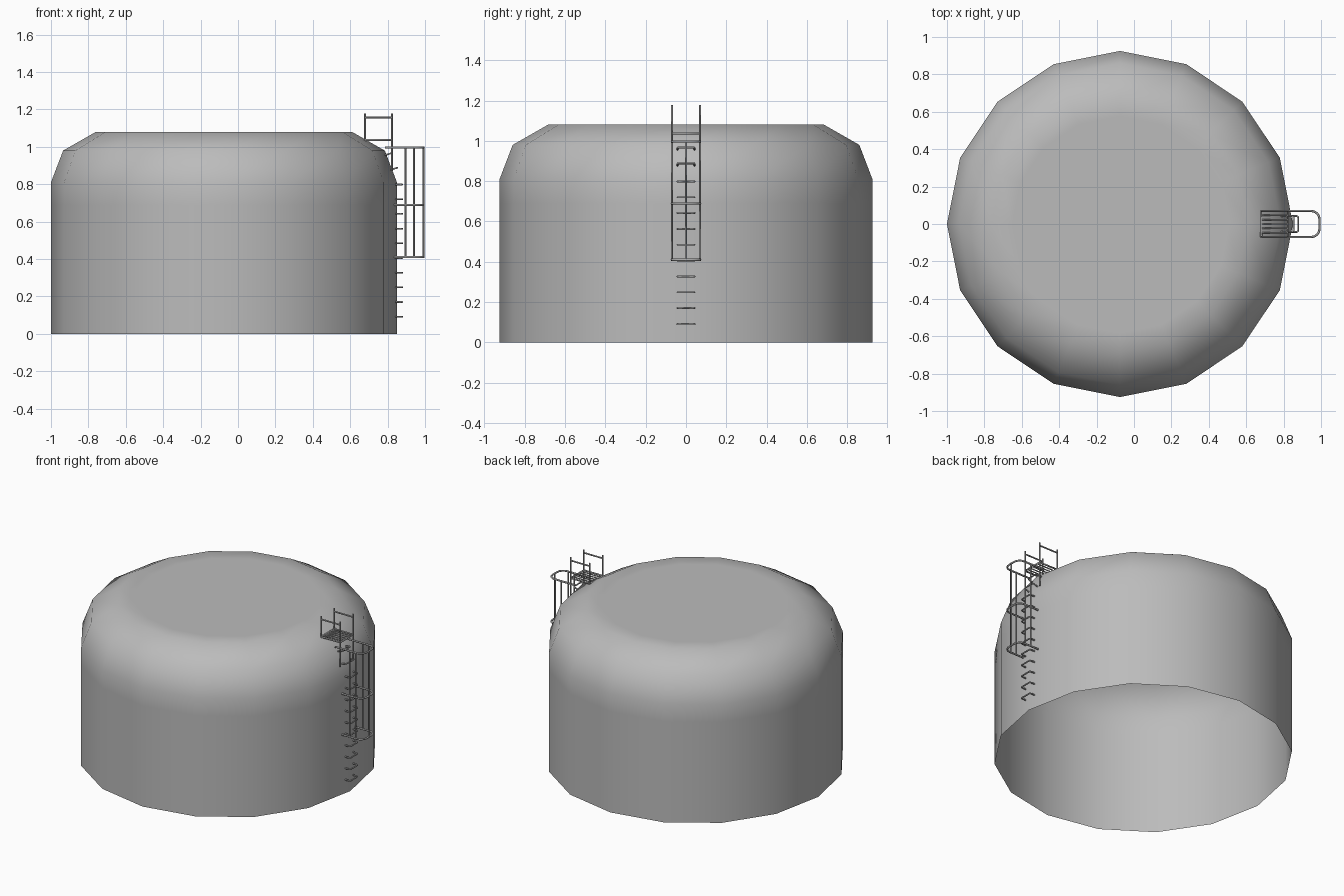
import bpy, bmesh, math
from mathutils import Vector

cube = bpy.data.objects.get("Cube")
if cube:
    bpy.data.objects.remove(cube)


def material(name, value):
    m = bpy.data.materials.new(name)
    m.use_nodes = True
    m.diffuse_color = (value, value, value, 1)
    m.node_tree.nodes["Principled BSDF"].inputs["Base Color"].default_value = (value, value, value, 1)
    return m


tank_grey = material("tank grey", 0.5)
metal_grey = material("ladder grey", 0.4)
CENTRE, SIDES = -0.075, 16


def tube(name, paths, radius, closed=False):
    """One curve object holding several round bars, turned into a mesh."""
    curve = bpy.data.curves.new(name, "CURVE")
    curve.dimensions = "3D"
    curve.bevel_depth = radius
    curve.bevel_resolution = 1
    curve.use_fill_caps = True
    for path in paths:
        s = curve.splines.new("POLY")
        s.points.add(len(path) - 1)
        for p, co in zip(s.points, path):
            p.co = (*co, 1)
        s.use_smooth = True
    ob = bpy.data.objects.new(name, curve)
    bpy.context.collection.objects.link(ob)
    bpy.ops.object.select_all(action="DESELECT")
    ob.select_set(True)
    bpy.context.view_layer.objects.active = ob
    bpy.ops.object.convert(target="MESH")
    ob = bpy.context.object
    ob.data.materials.clear()
    ob.data.materials.append(metal_grey)
    return ob


def u_path(x0, x1, half, z, corner, slope=0):
    """U-shaped bar that opens toward the tank, with rounded corners."""
    pts = [Vector((x0, -half, z))]
    for side, start in ((-1, -90), (1, 0)):
        for k in range(5):
            a = math.radians(start + k * 22.5)
            pts.append(Vector((x1 - corner + corner * math.cos(a),
                               side * (half - corner) + corner * math.sin(a), z)))
    pts.append(Vector((x0, half, z)))
    for p in pts:
        p.z += slope * (p.x - x0)
    return pts


# Tank shell: open at the bottom, closed by a flat top
profile = [(0.925, 0), (0.925, 0.69), (0.925, 0.81), (0.86, 0.98), (0.685, 1.08), (0.58, 1.08)]
bm = bmesh.new()
rings = []
for r, z in profile:
    rings.append([bm.verts.new((CENTRE + r * math.cos(math.tau * i / SIDES),
                                r * math.sin(math.tau * i / SIDES), z)) for i in range(SIDES)])
for low, high in zip(rings, rings[1:]):
    for i in range(SIDES):
        j = (i + 1) % SIDES
        bm.faces.new((low[i], low[j], high[j], high[i]))
bm.faces.new(rings[-1])
for f in bm.faces:
    f.smooth = True
mesh = bpy.data.meshes.new("tank_shell")
bm.to_mesh(mesh)
bm.free()
mesh.materials.append(tank_grey)
bpy.context.collection.objects.link(bpy.data.objects.new("tank_shell", mesh))


def wall_x(z):
    """Outer x of the tank at a height, on the ladder side."""
    for (r0, z0), (r1, z1) in zip(profile, profile[1:]):
        if z0 <= z <= z1 and z1 > z0:
            return CENTRE + r0 + (r1 - r0) * (z - z0) / (z1 - z0)


# Rungs: small staples up the wall, tilted on the shoulder
rungs = []
for i in range(12):
    z = 0.092 + 0.0785 * i
    x = wall_x(z)
    rungs.append(u_path(x - 0.01, x + 0.028, 0.042, z, 0.008, 0.3 if z > 0.82 else 0))
tube("ladder_rungs", rungs, 0.005)

# Safety cage: three hoops and the upright bars
tube("cage_hoops", [u_path(x0, 0.992, 0.07, z, 0.045)
                    for x0, z in ((0.835, 0.41), (0.835, 0.69), (0.785, 0.997))], 0.006)
bars = [(0.992, 0)] + [(x, s * 0.07) for x in (0.895, 0.94) for s in (-1, 1)]
tube("cage_uprights", [[(x, y, 0.405), (x, y, 1.0)] for x, y in bars], 0.005)

# Landing: frame, slats, posts and handrails
X0, X1, Y = 0.68, 0.823, 0.07
corners = [(X0, -Y, 1.037), (X1, -Y, 1.037), (X1, Y, 1.037), (X0, Y, 1.037), (X0, -Y, 1.037)]
tube("landing_frame", [corners], 0.006)
tube("landing_slats", [[(X0, y * 0.0233, 1.037), (X1, y * 0.0233, 1.037)] for y in range(-2, 3)], 0.004)
tube("landing_posts", [[(x, s * Y, z), (x, s * Y, 1.178)]
                       for x, z in ((X0, 1.03), (X1, 0.87)) for s in (-1, 1)], 0.005)
tube("handrails", [[(X0, s * Y, 1.157), (X1, s * Y, 1.157)] for s in (-1, 1)], 0.005)
